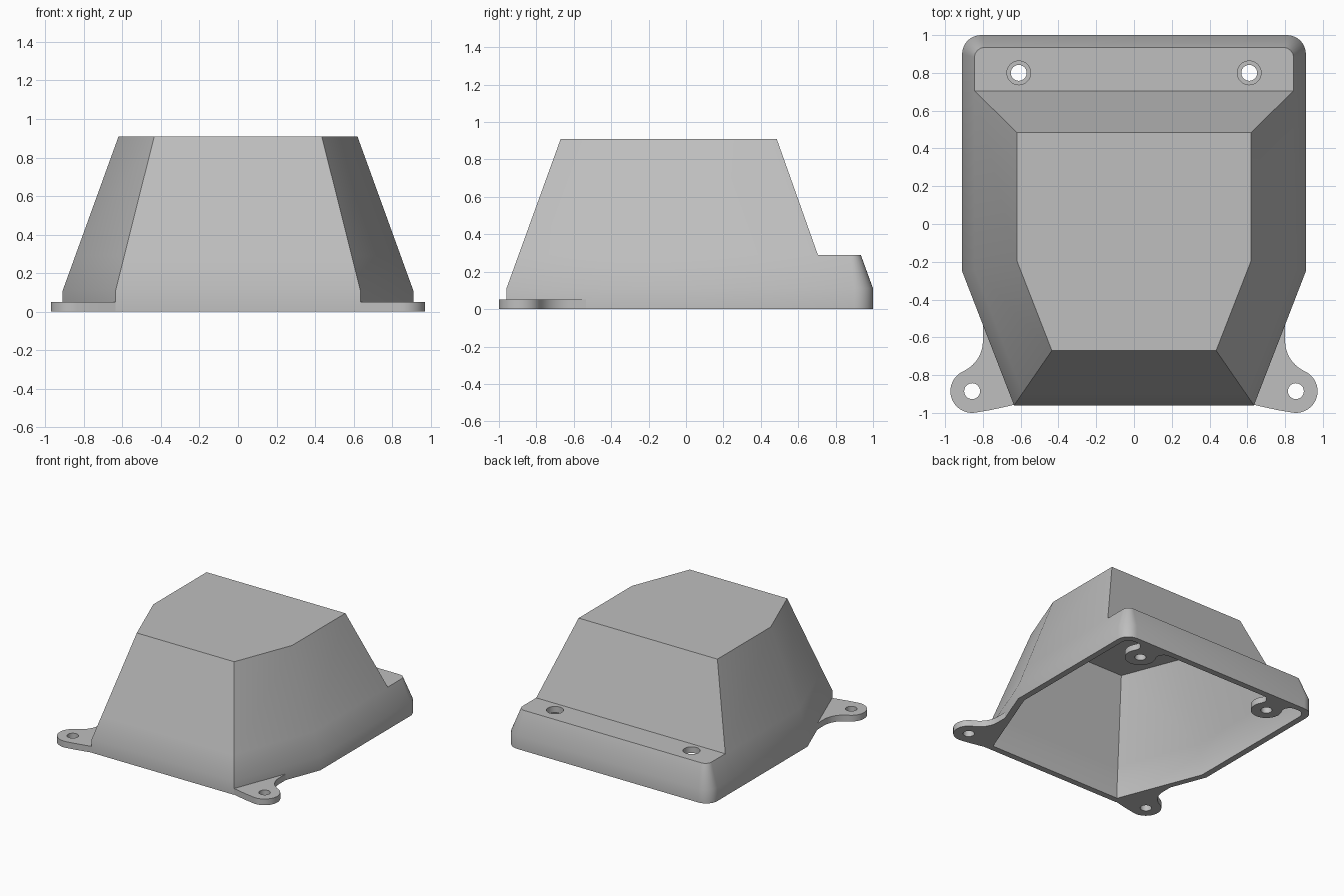
import bpy, bmesh
from math import radians, cos, sin, sqrt, atan2, degrees

if "Cube" in bpy.data.objects:
    bpy.data.objects.remove(bpy.data.objects["Cube"], do_unlink=True)

grey = bpy.data.materials.new("plain_grey")
grey.use_nodes = True
colour = (0.52, 0.52, 0.52, 1)
grey.diffuse_color = colour
grey.node_tree.nodes["Principled BSDF"].inputs["Base Color"].default_value = colour

WALL = 0.05        # shell and tab thickness
SHOULDER = 0.11    # height where the walls start to lean in
TAPER = 0.3625
LEDGE, TOP = 0.29, 0.91


def arc(cx, cy, r, a0, a1, n=10):
    angles = [radians(a0 + (a1 - a0) * i / n) for i in range(n + 1)]
    return [(cx + r * cos(a), cy + r * sin(a)) for a in angles]


def make_object(name, bm):
    bmesh.ops.recalc_face_normals(bm, faces=bm.faces)
    mesh = bpy.data.meshes.new(name)
    bm.to_mesh(mesh)
    bm.free()
    mesh.materials.append(grey)
    obj = bpy.data.objects.new(name, mesh)
    bpy.context.collection.objects.link(obj)
    return obj


def prism(name, points, z0, z1):
    bm = bmesh.new()
    low = [bm.verts.new((x, y, z0)) for x, y in points]
    high = [bm.verts.new((x, y, z1)) for x, y in points]
    bm.faces.new(low)
    bm.faces.new(high)
    bridge(bm, low, high)
    return make_object(name, bm)


def bridge(bm, a, b):
    for i in range(len(a)):
        j = (i + 1) % len(a)
        bm.faces.new((a[i], a[j], b[j], b[i]))


def drill(obj, x, y, radius, z0, z1):
    """Cut a round upright hole and bake the result."""
    cutter = prism("hole_cutter", arc(x, y, radius, 0, 351, 39), z0, z1)
    cutter.hide_render = True
    mod = obj.modifiers.new("hole", "BOOLEAN")
    mod.operation, mod.solver, mod.object = "DIFFERENCE", "EXACT", cutter
    graph = bpy.context.evaluated_depsgraph_get()
    mesh = bpy.data.meshes.new_from_object(obj.evaluated_get(graph))
    obj.modifiers.clear()
    obj.data = mesh
    bpy.data.objects.remove(cutter, do_unlink=True)


def smooth(obj):
    bpy.ops.object.select_all(action="DESELECT")
    obj.select_set(True)
    bpy.context.view_layer.objects.active = obj
    bpy.ops.object.shade_smooth_by_angle(angle=radians(30))


# Shell skin: rounded skirt with a rear ledge, and a leaning hood above it
def hood_ring(z, inset, rear):
    o = inset + TAPER * max(0, z - SHOULDER)
    right = [(0.635 - 0.69 * o, -0.96 + o), (0.91 - o, -0.25 + 0.19 * o), (0.91 - o, rear)]
    left = [(-x, y) for x, y in reversed(right)]
    return [(x, y, z) for x, y in left + right]


def skirt_ring(z, inset, rear):
    o = inset + TAPER * max(0, z - SHOULDER)
    r = 0.1 - 0.7 * o
    cx, cy = 0.91 - o - r, 1 - o - r
    corners = arc(cx, cy, r, 0, 90, 8) + arc(-cx, cy, r, 90, 180, 8)
    return [(x, y, z) for x, y in corners] + hood_ring(z, inset, rear)


def add_skin(bm, inset, ledge, top, rear_low, rear_high):
    rings = [[bm.verts.new(p) for p in skirt_ring(z, inset, rear_low)]
             for z in (0, SHOULDER, ledge)]
    bridge(bm, rings[0], rings[1])
    bridge(bm, rings[1], rings[2])
    hood_base = rings[2][-6:]
    bm.faces.new(rings[2][:-6] + [hood_base[0], hood_base[-1]])
    crown = [bm.verts.new(p) for p in hood_ring(top, inset, rear_high)]
    bridge(bm, hood_base, crown)
    bm.faces.new(crown)
    return rings[0]


bm = bmesh.new()
outer = add_skin(bm, 0, LEDGE, TOP, 0.705, 0.485)
inner = add_skin(bm, WALL, LEDGE - WALL, TOP - WALL, 0.67, 0.45)
bridge(bm, outer, inner)
shell = make_object("cover_shell", bm)

# Screwdriver access holes in the ledge
SCREW_X, SCREW_Y = 0.61, 0.8
for side in (1, -1):
    drill(shell, side * SCREW_X, SCREW_Y, 0.063, 0.2, 0.35)
smooth(shell)

# Outline of the front mounting ear
EAR_X, EAR_Y, R = 0.857, -0.885, 0.115
fx, fy, fr = 0.973, -0.62, 0.173
tangent = degrees(atan2(fy - EAR_Y, fx - EAR_X))
ear = [(0.625, -0.955), (0.69, -0.975), (0.76, -0.985)]
ear += arc(EAR_X, EAR_Y, R, -100, tangent, 20)
ear += arc(fx, fy, fr, tangent + 180, 180)[1:]
ear += [(0.8, -0.53), (0.79, -0.53)]
ear[1] = (0.695, -0.971)

# Outline of the rear screw tab, flared into the back wall
wall_y, flare = 1 - WALL, 0.06
rise = wall_y - flare - SCREW_Y
reach = sqrt((R + flare) ** 2 - rise ** 2)
a = degrees(atan2(rise, reach))
tab = [(SCREW_X + reach, wall_y + 0.01)]
tab += arc(SCREW_X + reach, wall_y - flare, flare, 90, 180 + a)
tab += arc(SCREW_X, SCREW_Y, R, a, -180 - a, 24)[1:-1]
tab += arc(SCREW_X - reach, wall_y - flare, flare, -a, 90)
tab += [(SCREW_X - reach, wall_y + 0.01)]

# Ears and tabs on both sides
for side, label in ((1, "left"), (-1, "right")):
    for part, points, hx, hy in (("front_ear", ear, EAR_X, EAR_Y),
                                 ("rear_tab", tab, SCREW_X, SCREW_Y)):
        obj = prism(f"{part}_{label}", [(side * x, y) for x, y in points], 0, WALL)
        drill(obj, side * hx, hy, 0.042, -0.1, 0.1)
        smooth(obj)
